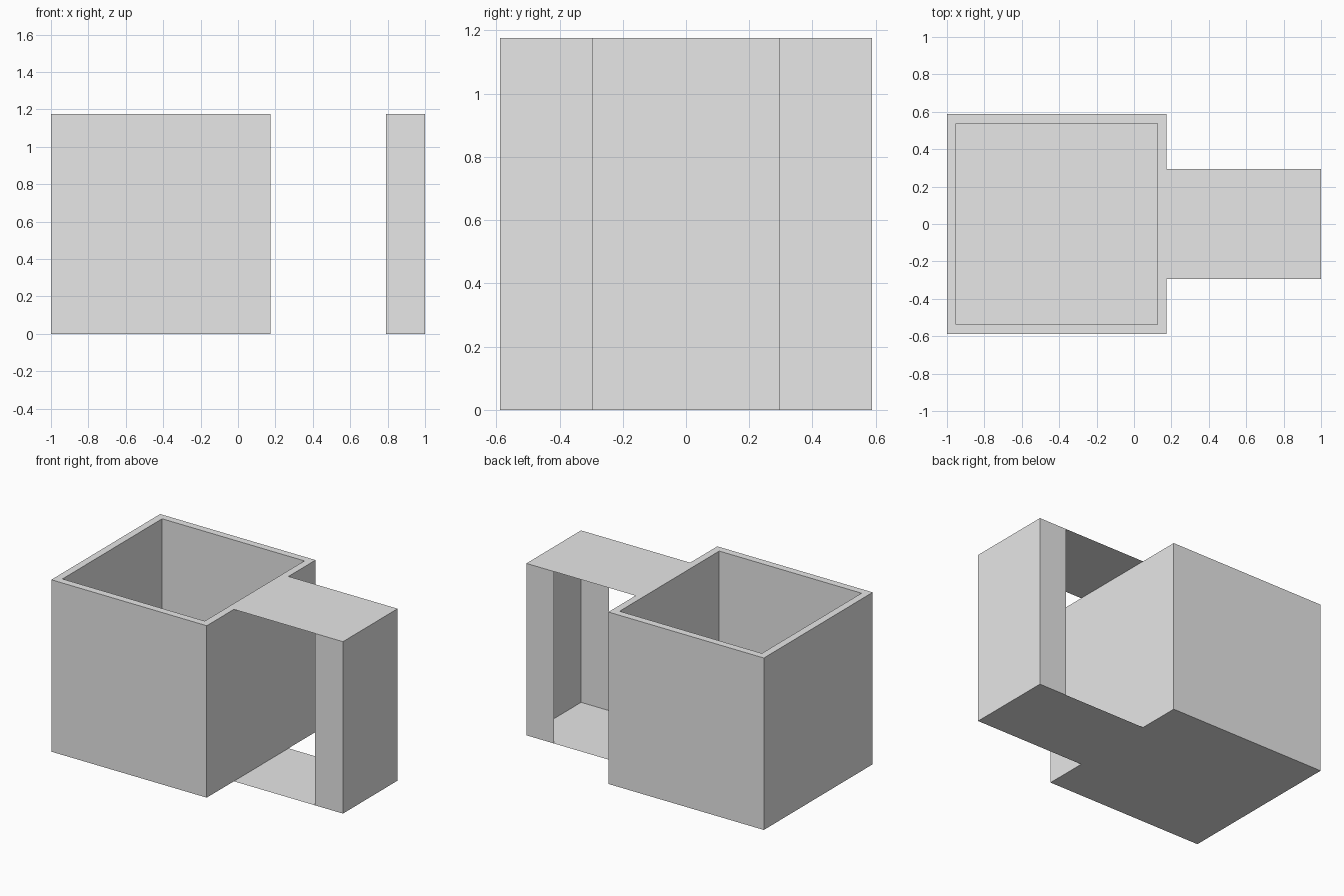
import bpy
import bmesh

cube = bpy.data.objects.get("Cube")
if cube:
    bpy.data.objects.remove(cube, do_unlink=True)

grey = bpy.data.materials.new("plain_grey")
grey.use_nodes = True
grey.diffuse_color = (0.8, 0.8, 0.8, 1)
grey.node_tree.nodes["Principled BSDF"].inputs["Base Color"].default_value = (0.8, 0.8, 0.8, 1)

HEIGHT = 1.175
HALF = HEIGHT / 2
WALL = 0.07
BODY_X = -1 + HALF


def add_box(bm, low, high):
    """Add an axis-aligned box between two corners."""
    verts = bmesh.ops.create_cube(bm, size=1)["verts"]
    for v in verts:
        for i in range(3):
            v.co[i] = low[i] if v.co[i] < 0 else high[i]
    bm.normal_update()


def face_towards(bm, axis, sign):
    return next(f for f in bm.faces if f.normal[axis] * sign > 0.9)


def finish(name, bm):
    mesh = bpy.data.meshes.new(name)
    bm.to_mesh(mesh)
    bm.free()
    mesh.materials.append(grey)
    obj = bpy.data.objects.new(name, mesh)
    bpy.context.collection.objects.link(obj)
    return obj


# Square cup body: inset the top, then push the inset face down to the floor
bm = bmesh.new()
add_box(bm, (BODY_X - HALF, -HALF, 0), (BODY_X + HALF, HALF, HEIGHT))
top = face_towards(bm, 2, 1)
bmesh.ops.inset_region(bm, faces=[top], thickness=WALL)
inner = bmesh.ops.extrude_discrete_faces(bm, faces=[top])["faces"][0]
bmesh.ops.translate(bm, verts=inner.verts, vec=(0, 0, WALL - HEIGHT))
finish("cup_body", bm)

# Handle grip: thin upright channel, open towards the cup
HANDLE_HALF = 0.295
GRIP_X = 0.79
bm = bmesh.new()
add_box(bm, (GRIP_X, -HANDLE_HALF, 0), (1, HANDLE_HALF, HEIGHT))
open_sides = [face_towards(bm, 0, -1), face_towards(bm, 2, 1), face_towards(bm, 2, -1)]
bmesh.ops.delete(bm, geom=open_sides, context="FACES")
finish("handle_grip", bm)

# Handle arms: single sheets joining the grip to the cup at top and bottom
for name, z, side in (("handle_top", HEIGHT, 1), ("handle_bottom", 0, -1)):
    bm = bmesh.new()
    x0 = BODY_X + HALF
    corners = [(x0, -HANDLE_HALF), (1, -HANDLE_HALF), (1, HANDLE_HALF), (x0, HANDLE_HALF)]
    face = bm.faces.new([bm.verts.new((x, y, z)) for x, y in corners])
    if side < 0:
        face.normal_flip()
    finish(name, bm)
